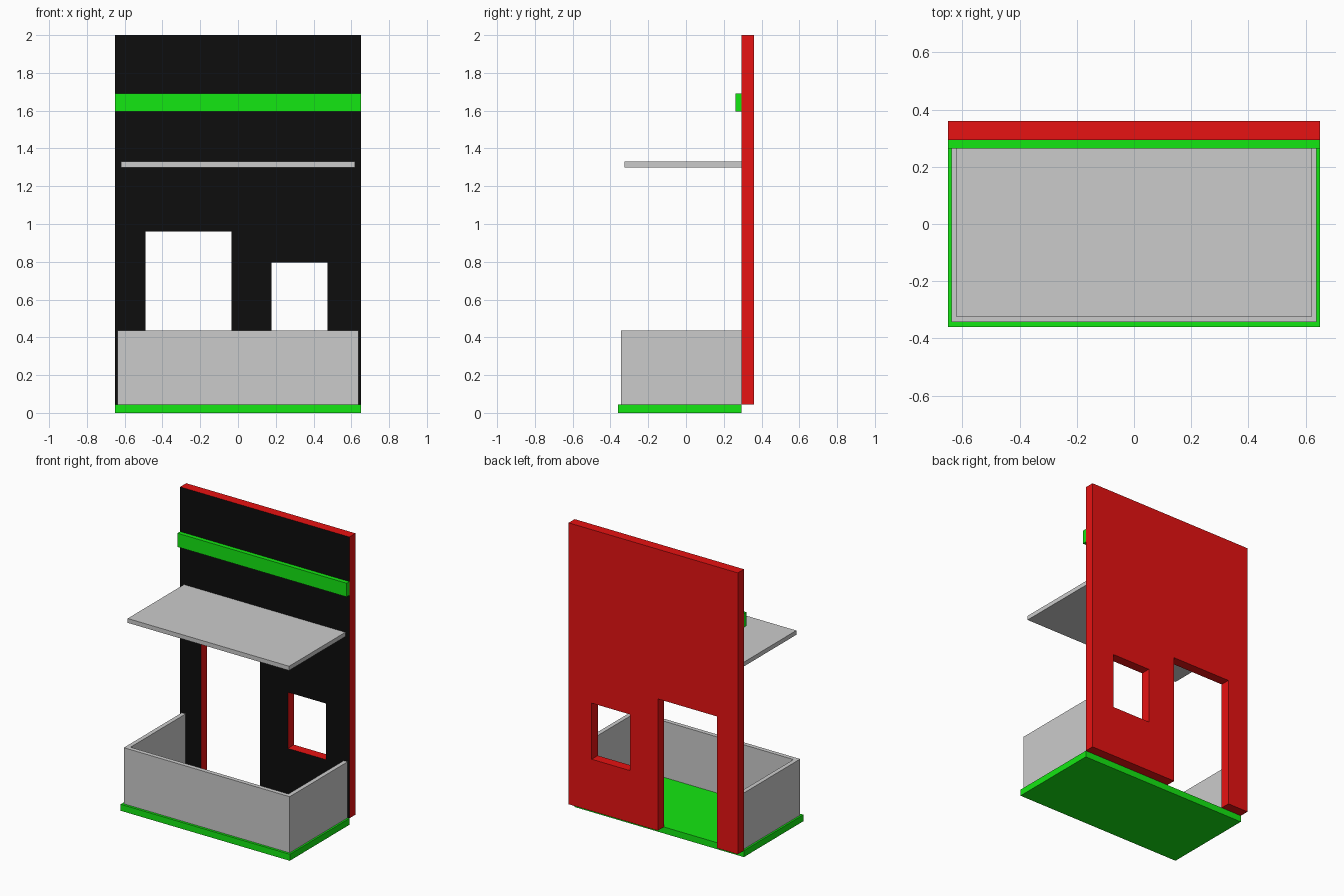
import bpy
import bmesh

if "Cube" in bpy.data.objects:
    bpy.data.objects.remove(bpy.data.objects["Cube"])


def material(name, rgb):
    m = bpy.data.materials.new(name)
    m.diffuse_color = (*rgb, 1.0)
    m.use_nodes = True
    m.node_tree.nodes["Principled BSDF"].inputs["Base Color"].default_value = m.diffuse_color
    return m


GREEN = material("green", (0.007, 0.8, 0.006))
RED = material("red", (0.8, 0.006, 0.006))
BLACK = material("black", (0.004, 0.004, 0.004))


def prism(name, outline, z0, z1, mat=None):
    """Extrude a counter-clockwise xy outline from z0 to z1."""
    bm = bmesh.new()
    base = bm.faces.new([bm.verts.new((x, y, z0)) for x, y in outline])
    top = bmesh.ops.extrude_face_region(bm, geom=[base])["geom"]
    for v in top:
        if isinstance(v, bmesh.types.BMVert):
            v.co.z = z1
    bmesh.ops.recalc_face_normals(bm, faces=bm.faces)
    mesh = bpy.data.meshes.new(name)
    bm.to_mesh(mesh)
    bm.free()
    obj = bpy.data.objects.new(name, mesh)
    bpy.context.collection.objects.link(obj)
    if mat:
        mesh.materials.append(mat)
    return obj


def box(name, x0, x1, y0, y1, z0, z1, mat=None):
    return prism(name, [(x0, y0), (x1, y0), (x1, y1), (x0, y1)], z0, z1, mat)


def cut(target, cutter):
    mod = target.modifiers.new("opening", "BOOLEAN")
    mod.operation = "DIFFERENCE"
    mod.solver = "EXACT"
    mod.object = cutter
    bpy.context.view_layer.objects.active = target
    bpy.ops.object.modifier_apply(modifier=mod.name)
    bpy.data.objects.remove(cutter)


WALL_FRONT, WALL_BACK = 0.293, 0.36
FLOOR = 0.045

# Floor slab and the trim band across the upper wall
box("floor_slab", -0.65, 0.65, -0.36, WALL_FRONT, 0, FLOOR, GREEN)
box("trim_band", -0.65, 0.65, 0.263, WALL_FRONT, 1.595, 1.69, GREEN)

# Rear wall with doorway and window; its front is black
wall = box("rear_wall", -0.65, 0.65, WALL_FRONT, WALL_BACK, FLOOR, 2.0, RED)
cut(wall, box("door_cutter", -0.49, -0.035, 0.2, 0.5, -0.1, 0.96))
cut(wall, box("window_cutter", 0.178, 0.473, 0.2, 0.5, 0.405, 0.795))
wall.data.materials.clear()
wall.data.materials.append(RED)
wall.data.materials.append(BLACK)
for p in wall.data.polygons:
    front = p.normal.y < -0.9 and p.center.y < WALL_FRONT + 0.01
    p.material_index = 1 if front else 0

# Three-sided parapet
w, f, t = 0.637, -0.343, 0.03
prism("parapet", [(-w, f), (w, f), (w, WALL_FRONT), (w - t, WALL_FRONT),
                  (w - t, f + t), (-w + t, f + t),
                  (-w + t, WALL_FRONT), (-w, WALL_FRONT)], FLOOR, 0.435)

# Canopy over the balcony
box("canopy", -0.62, 0.62, -0.325, WALL_FRONT, 1.30, 1.33)
